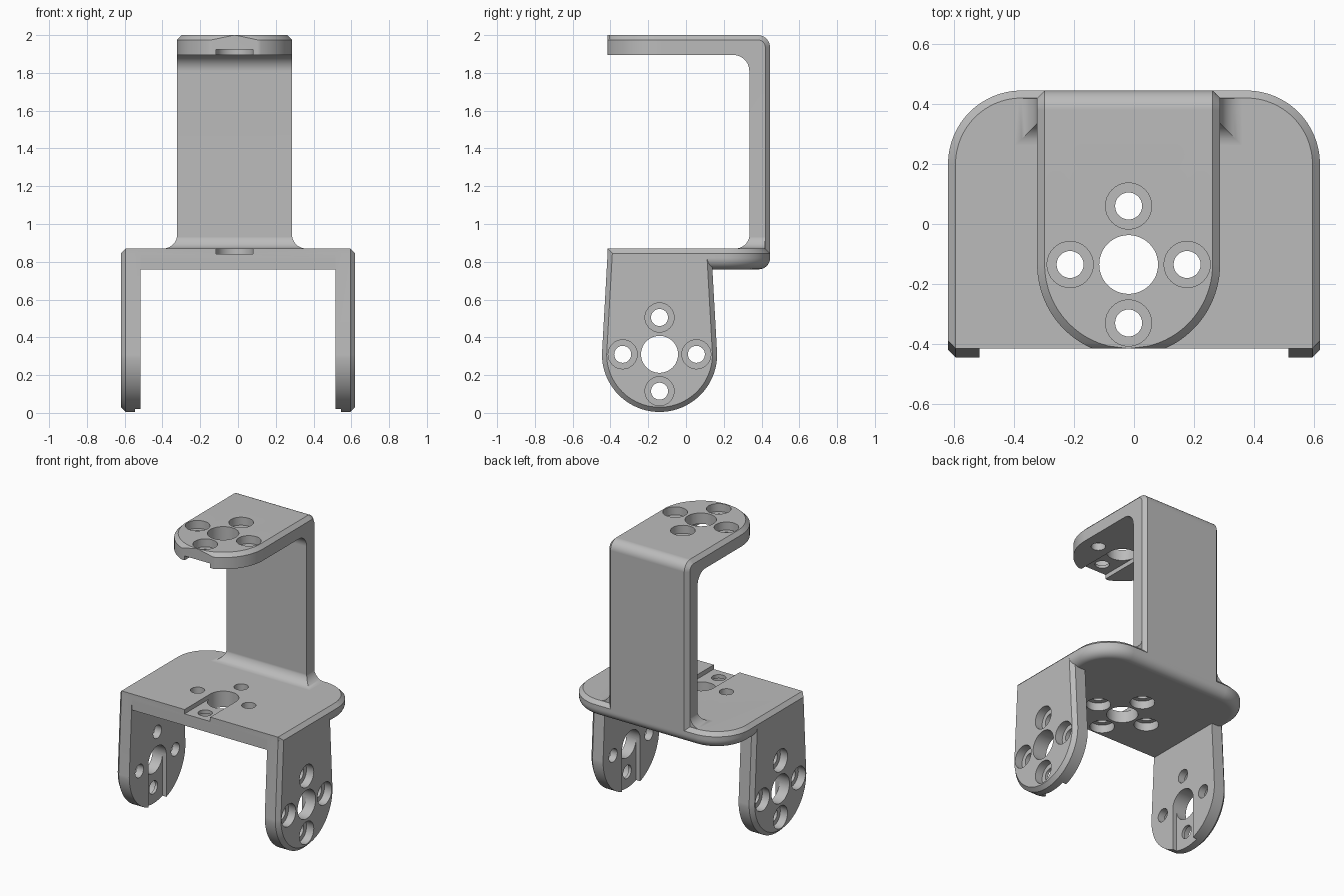
import bpy, bmesh
from math import sin, cos, pi, sqrt, asin
from mathutils import Vector, Matrix

cube = bpy.data.objects.get("Cube")
if cube:
    bpy.data.objects.remove(cube)

R, C = 0.305, 0.025          # rounded end radius, chamfer
XC, YC = -0.018, -0.135      # hole pattern centre on arm and deck
LEG_Y, LEG_Z = -0.14, 0.31   # hole pattern centre on legs
BACK, FRONT, HALF = 0.445, -0.415, 0.62
DECK_LOW, DECK_TOP, TOP = 0.76, 0.87, 2.0

metal = bpy.data.materials.new("grey metal")
metal.use_nodes = True
grey = (0.5, 0.5, 0.5, 1)
metal.diffuse_color = grey
metal.node_tree.nodes["Principled BSDF"].inputs["Base Color"].default_value = grey


def loft(bm, rings, mat=Matrix()):
    """Skin a list of equal rings and cap both ends."""
    rows = [[bm.verts.new(mat @ Vector(p)) for p in ring] for ring in rings]
    n = len(rows[0])
    for a, b in zip(rows, rows[1:]):
        for i in range(n):
            j = (i + 1) % n
            bm.faces.new((a[i], a[j], b[j], b[i]))
    bm.faces.new(rows[0][::-1])
    bm.faces.new(rows[-1])


def finish(bm, name):
    bmesh.ops.remove_doubles(bm, verts=bm.verts, dist=1e-5)
    bmesh.ops.recalc_face_normals(bm, faces=bm.faces)
    mesh = bpy.data.meshes.new(name)
    bm.to_mesh(mesh)
    bm.free()
    mesh.materials.append(metal)
    obj = bpy.data.objects.new(name, mesh)
    bpy.context.collection.objects.link(obj)
    return obj


def combine(target, tool, operation):
    mod = target.modifiers.new("combine", 'BOOLEAN')
    mod.operation, mod.solver, mod.object = operation, 'EXACT', tool
    bpy.context.view_layer.objects.active = target
    bpy.ops.object.modifier_apply(modifier=mod.name)
    bpy.data.objects.remove(tool)


def arc(cx, cy, r, a0, a1, n):
    return [(cx + r * cos(a0 + (a1 - a0) * i / n),
             cy + r * sin(a0 + (a1 - a0) * i / n)) for i in range(n + 1)]


# Deck: rounded back corners, chamfered top, filleted underside
def deck_ring(z, d):
    r, corner = 0.245, HALF - 0.245
    half = [(min(HALF - d, HALF - C) - 0.0005, FRONT), (HALF - d, FRONT + C - min(d, C))]
    half += arc(corner, BACK - r, r - d, 0, pi / 2, 16)
    return [(x, y, z) for x, y in half + [(-x, y) for x, y in reversed(half)]]


bm = bmesh.new()
f = 0.06
under = [deck_ring(DECK_LOW + f * (1 - cos(t)), f * (1 - sin(t)))
         for t in [pi / 2 * i / 8 for i in range(9)]]
loft(bm, under + [deck_ring(DECK_TOP - C, 0), deck_ring(DECK_TOP, C)])
bracket = finish(bm, "bracket")


# Column and top arm: one chamfered section swept round the bend
def section(inner, outer, edge, w, wi):
    pts = [(-w, inner), (-w, edge), (-wi, outer), (wi, outer), (w, edge), (w, inner)]
    return [(XC + x, p[0], p[1]) for x, p in pts]


rings = []
arm_low, col_in = 1.895, 0.335
for i in range(19):                       # rounded, cut-off tip
    dy = R * sin(asin((YC - FRONT) / R) * (1 - i / 18))
    y = YC - dy
    w = sqrt(R * R - dy * dy)
    wi = max(0.002, sqrt(max(0, (R - C) ** 2 - dy * dy)))
    rings.append(section((y, arm_low), (y, TOP), (y, TOP - C), w, wi))
ri, ro = 0.085, 0.065
bend = lambda c, r, t: (c[0] + r * sin(t), c[1] + r * cos(t))
for i in range(13):                       # bend at the top
    t = pi / 2 * i / 12
    ci, co = (col_in - ri, arm_low - ri), (BACK - ro, TOP - ro)
    rings.append(section(bend(ci, ri, t), bend(co, ro, t), bend(co, ro - C, t), R, R - C))
foot = 0.83
rings.append(section((col_in, foot), (BACK, foot), (BACK - C, foot), R, R - C))
bm = bmesh.new()
loft(bm, rings)
combine(bracket, finish(bm, "column"), 'UNION')


# Flared fillet at the foot of the column
def skirt_ring(z, d):
    y0, y1, w = col_in - d, BACK - C - 0.002, R + d
    return [(XC - w, y0, z), (XC + w, y0, z), (XC + w, y1, z), (XC - w, y1, z)]


bm = bmesh.new()
f = 0.075
flare = [skirt_ring(DECK_TOP + f * (1 - cos(t)), f * (1 - sin(t)) - 0.001)
         for t in [pi / 2 * i / 10 for i in range(11)]]
loft(bm, [skirt_ring(DECK_TOP - 0.02, f)] + flare)
combine(bracket, finish(bm, "column_fillet"), 'UNION')


# Legs: tapered plates with round lower ends
def leg_ring(x, d):
    top, lean = DECK_TOP - C, 0.03
    pts = [(LEG_Y + R - lean - d, top)]
    pts += arc(LEG_Y, LEG_Z, R - d, 0, -pi, 40)
    pts += [(LEG_Y - R + lean + d, top)]
    return [(x, y, z) for y, z in pts]


leg_in = 0.515
bm = bmesh.new()
for s in (-1, 1):
    loft(bm, [leg_ring(s * leg_in, 0), leg_ring(s * (HALF - C), 0), leg_ring(s * HALF, C)])
combine(bracket, finish(bm, "legs"), 'UNION')


# Hole patterns: local +z leaves the bored face, local -y follows the slot
def frame(origin, slot, out):
    y, z = -Vector(slot), Vector(out)
    m = Matrix((y.cross(z), y, z)).transposed().to_4x4()
    m.translation = origin
    return m


down, front = (0, 0, -1), (0, -1, 0)
plates = [(frame((XC, YC, TOP), front, (0, 0, 1)), TOP - arm_low),
          (frame((XC, YC, DECK_LOW), front, down), DECK_TOP - DECK_LOW)]
plates += [(frame((s * HALF, LEG_Y, LEG_Z), down, (s, 0, 0)), HALF - leg_in) for s in (-1, 1)]


def circle(cx, cy, r, z, n):
    return [(x, y, z) for x, y in arc(cx, cy, r, 0, 2 * pi, n)[:-1]]


holes, slots = bmesh.new(), bmesh.new()
pitch, bore_depth, over = 0.195, 0.055, 0.04
for m, thick in plates:
    low = -thick - over
    loft(holes, [circle(0, 0, 0.098, z, 48) for z in (low, over)], m)
    for k in range(4):
        cx, cy = pitch * cos(k * pi / 2), pitch * sin(k * pi / 2)
        steps = [(0.045, low), (0.045, -bore_depth), (0.077, -bore_depth), (0.077, over)]
        loft(holes, [circle(cx, cy, r, z, 32) for r, z in steps], m)
    sw = 0.0975
    loft(slots, [[(-sw, 0, z), (sw, 0, z), (sw, -0.5, z), (-sw, -0.5, z)]
                 for z in (low, -thick + 0.03)], m)
combine(bracket, finish(slots, "slot_cutter"), 'DIFFERENCE')
combine(bracket, finish(holes, "hole_cutter"), 'DIFFERENCE')

# Smooth curved faces, keep the flats crisp
bpy.ops.object.select_all(action='DESELECT')
bracket.select_set(True)
bpy.context.view_layer.objects.active = bracket
bpy.ops.object.shade_smooth_by_angle(angle=0.5)
normals = bracket.modifiers.new("face normals", 'WEIGHTED_NORMAL')
normals.keep_sharp = True
